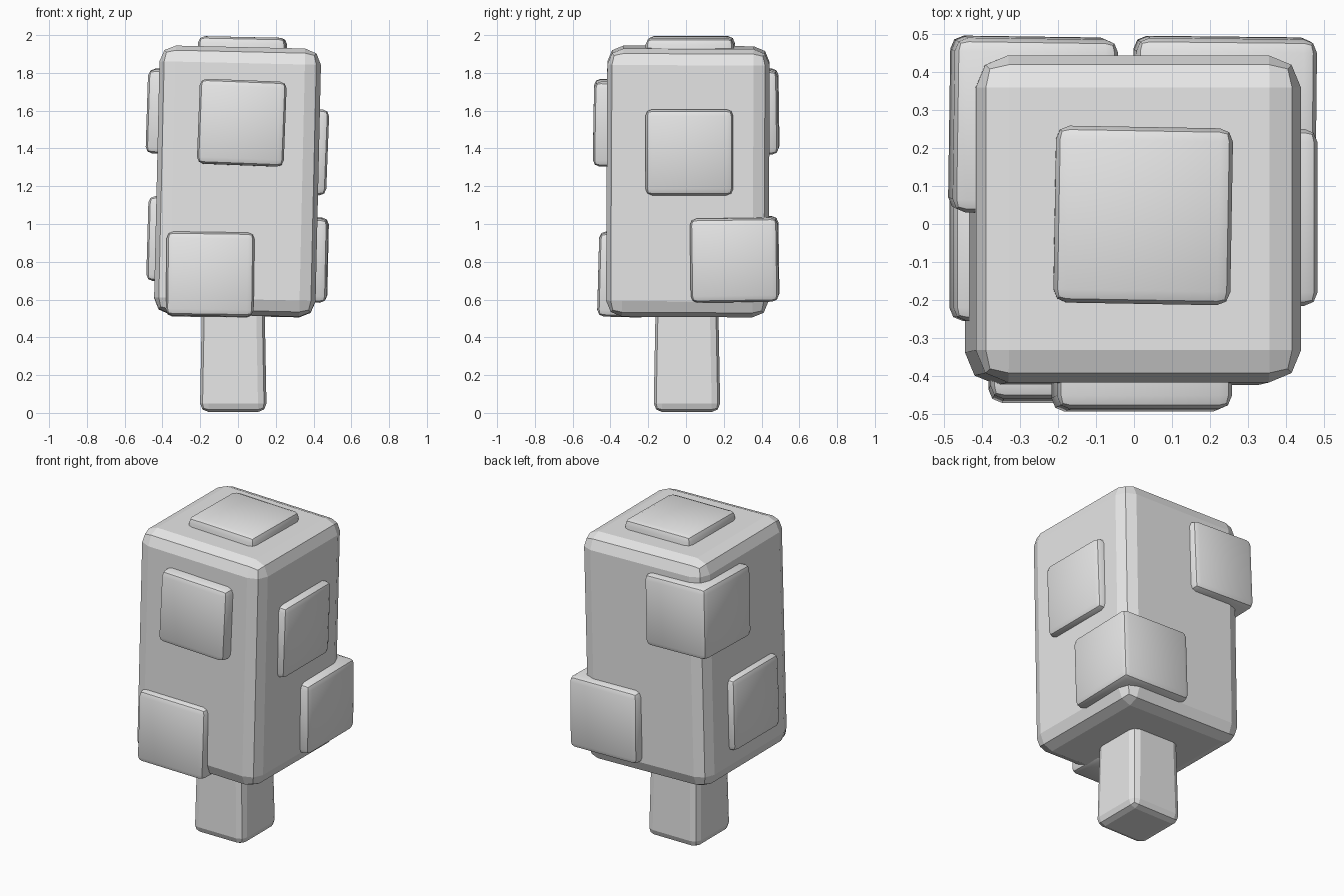
import bpy
import bmesh
from math import radians
from mathutils import Euler, Matrix, Vector

default = bpy.data.objects.get("Cube")
if default:
    bpy.data.objects.remove(default, do_unlink=True)

grey = bpy.data.materials.new("light_grey")
grey.use_nodes = True
grey.diffuse_color = (0.8, 0.8, 0.8, 1)
grey.node_tree.nodes["Principled BSDF"].inputs["Base Color"].default_value = (0.8, 0.8, 0.8, 1)


def block(name, low, high, bevel, tilt=(0, 0, 0), flare=1.0, smooth=False):
    """Bevelled box between two corners, tilted about its centre; flare widens its foot."""
    low, high = Vector(low), Vector(high)
    bm = bmesh.new()
    bmesh.ops.create_cube(bm, size=1, matrix=Matrix.Diagonal((*(high - low), 1)))
    for v in bm.verts:
        if v.co.z < 0:
            v.co.x *= flare
            v.co.y *= flare
    bmesh.ops.bevel(bm, geom=bm.edges[:], offset=bevel, segments=2,
                    profile=0.5, affect='EDGES')
    mesh = bpy.data.meshes.new(name)
    bm.to_mesh(mesh)
    bm.free()
    if smooth:
        mesh.shade_smooth()
        mesh.set_sharp_from_angle(angle=radians(35))
    mesh.materials.append(grey)
    obj = bpy.data.objects.new(name, mesh)
    obj.location = (low + high) / 2
    obj.rotation_euler = Euler([radians(a) for a in tilt])
    bpy.context.collection.objects.link(obj)


# Trunk and slightly leaning crown
block("trunk", (-0.19, -0.16, 0.005), (0.14, 0.17, 0.62), 0.045, flare=1.07)
block("crown", (-0.43, -0.42, 0.515), (0.425, 0.44, 1.935), 0.085, (-0.3, 1.3, 0))

# Leaf clumps standing proud of the crown
clumps = {
    "top_clump": ((-0.21, -0.21, 1.75), (0.255, 0.255, 1.99), (0, 1.2, -1)),
    "front_upper_clump": ((-0.21, -0.49, 1.31), (0.25, -0.25, 1.76), (-1, 2.2, 0)),
    "front_lower_clump": ((-0.38, -0.465, 0.51), (0.085, -0.2, 0.955), (-1.5, 0.8, 0)),
    "left_upper_clump": ((0.24, -0.215, 1.155), (0.475, 0.25, 1.61), (0, 2.2, 0)),
    "back_left_clump": ((0.0, 0.025, 0.59), (0.475, 0.49, 1.035), (0.8, 1.2, -0.6)),
    "back_right_clump": ((-0.48, 0.03, 1.37), (-0.05, 0.49, 1.815), (0.8, 1.8, -0.8)),
    "right_lower_clump": ((-0.48, -0.255, 0.695), (-0.24, 0.205, 1.145), (0, 1.6, 0)),
}
for clump_name, (low, high, tilt) in clumps.items():
    block(clump_name, low, high, 0.035, tilt, smooth=True)
